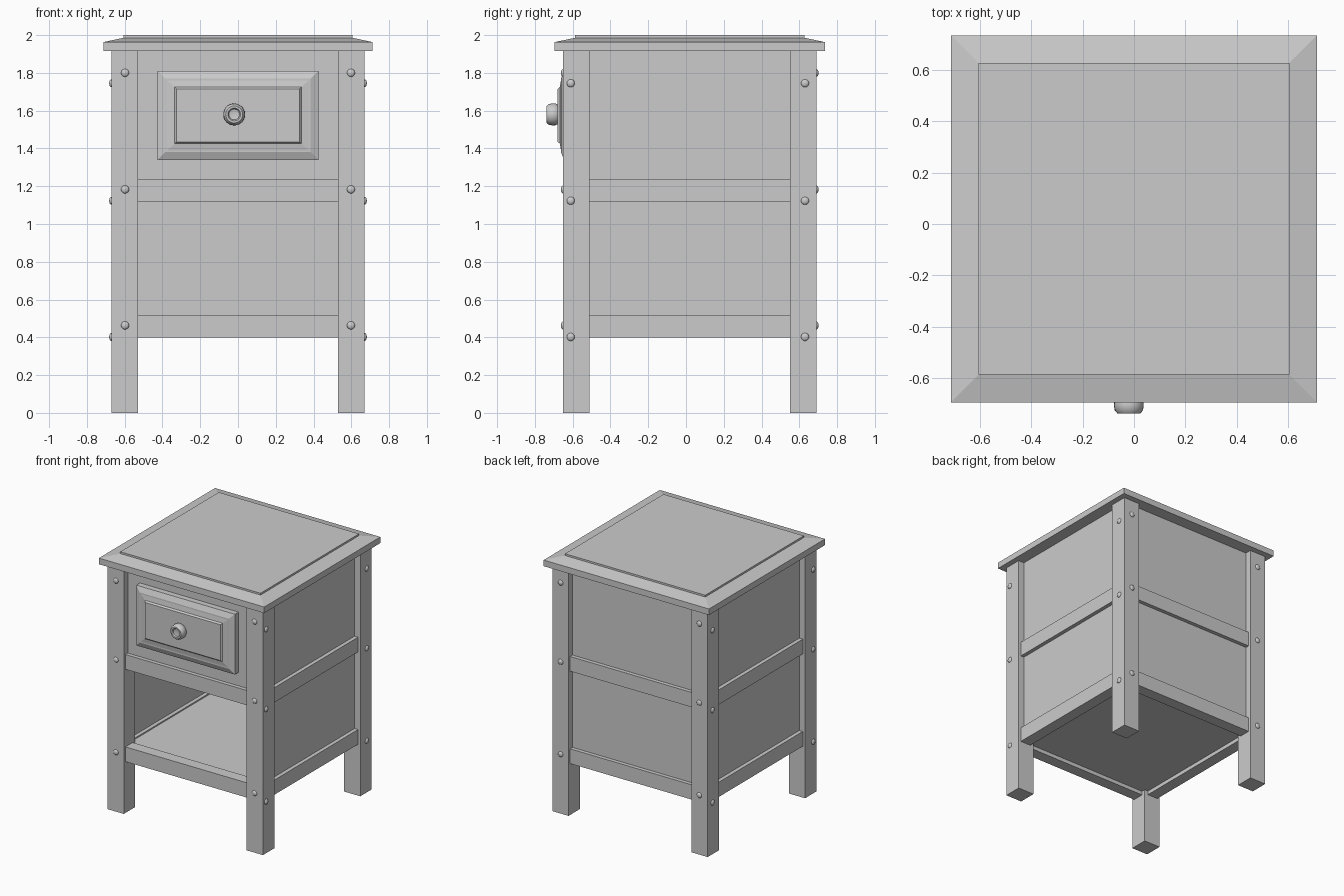
import bpy, bmesh, math
from mathutils import Vector, Matrix

if "Cube" in bpy.data.objects:
    bpy.data.objects.remove(bpy.data.objects["Cube"])

CY = 0.02                      # body centre in y (the knob pushes the bounds forward)
LEG, OUT = 0.14, 0.67          # leg width, half width of the body
INN = OUT - LEG


def finish(name, bm, smooth=False):
    bmesh.ops.recalc_face_normals(bm, faces=bm.faces)
    me = bpy.data.meshes.new(name)
    bm.to_mesh(me)
    bm.free()
    ob = bpy.data.objects.new(name, me)
    bpy.context.collection.objects.link(ob)
    if smooth:
        bpy.context.view_layer.objects.active = ob
        ob.select_set(True)
        bpy.ops.object.shade_smooth_by_angle(angle=math.radians(40))
        ob.select_set(False)
    return ob


def box(name, x0, x1, y0, y1, z0, z1):
    bm = bmesh.new()
    m = Matrix.Translation(((x0 + x1) / 2, (y0 + y1) / 2, (z0 + z1) / 2))
    bmesh.ops.create_cube(bm, size=1, matrix=m @ Matrix.Diagonal((x1 - x0, y1 - y0, z1 - z0, 1)))
    return finish(name, bm)


def stacked(name, sections, matrix):
    """Rectangular sections (half width, half height, level) skinned along local z."""
    bm = bmesh.new()
    rings = [[bm.verts.new(matrix @ Vector((sx * a, sy * b, h)))
              for sx, sy in ((-1, -1), (1, -1), (1, 1), (-1, 1))] for a, b, h in sections]
    for r, s in zip(rings, rings[1:]):
        for i in range(4):
            j = (i + 1) % 4
            bm.faces.new((r[i], r[j], s[j], s[i]))
    bm.faces.new(rings[0])
    bm.faces.new(rings[-1])
    return finish(name, bm)


# Legs
for sx, nx in ((-1, "left"), (1, "right")):
    for sy, ny in ((-1, "front"), (1, "back")):
        xs = sorted((sx * INN, sx * OUT))
        ys = sorted((sy * INN, sy * OUT))
        box(f"{ny}_{nx}_leg", *xs, ys[0] + CY, ys[1] + CY, 0, 1.92)

# Rails between the legs, at two heights on all four sides
RO, RI = OUT - 0.02, OUT - 0.11
for z0, z1, n in ((0.40, 0.515, "lower"), (1.12, 1.235, "middle")):
    for s, nx, ny in ((-1, "left", "front"), (1, "right", "back")):
        a, b = sorted((s * RI, s * RO))
        box(f"{n}_{ny}_rail", -INN, INN, a + CY, b + CY, z0, z1)
        box(f"{n}_{nx}_rail", a, b, -INN + CY, INN + CY, z0, z1)

# Side, back and drawer-surround panels
PO, PI = OUT - 0.05, OUT - 0.08
for s, n in ((-1, "left"), (1, "right")):
    a, b = sorted((s * PI, s * PO))
    box(f"{n}_panel", a, b, -INN + CY, INN + CY, 0.45, 1.92)
box("back_panel", -INN, INN, PI + CY, PO + CY, 0.45, 1.92)
box("drawer_surround", -INN, INN, -PO + CY, -PI + CY, 1.2, 1.92)

# Shelf and drawer compartment floor
box("shelf", -0.57, 0.57, -0.57 + CY, 0.57 + CY, 0.43, 0.505)
box("drawer_floor", -0.57, 0.57, -0.57 + CY, 0.57 + CY, 1.14, 1.20)

# Table top with sloped border and raised centre
stacked("table_top", [(0.713, 0.715, 1.915), (0.713, 0.715, 1.963), (0.605, 0.607, 1.986),
                      (0.605, 0.607, 2.0)], Matrix.Translation((0, CY, 0)))

# Drawer front: stepped, sloped border around a raised field (local z points to -y)
facing = Matrix.Rotation(math.radians(90), 4, 'X')
stacked("drawer_front", [(0.425, 0.235, 0.59), (0.425, 0.235, 0.645), (0.385, 0.195, 0.662),
                         (0.375, 0.185, 0.662), (0.335, 0.150, 0.668), (0.325, 0.140, 0.680)],
        Matrix.Translation((0, 0, 1.575)) @ facing)

# Knob: lathed profile (radius, distance forward) with a dished front
bm = bmesh.new()
prof = [(0.038, 0.66), (0.038, 0.676), (0.050, 0.678), (0.057, 0.688), (0.058, 0.708),
        (0.055, 0.726), (0.045, 0.738), (0.034, 0.738), (0.028, 0.728), (0.0, 0.722)]
vs = [bm.verts.new((-0.02 + r, -d, 1.58)) for r, d in prof]
es = [bm.edges.new(p) for p in zip(vs, vs[1:])]
bmesh.ops.spin(bm, geom=vs + es, cent=(-0.02, 0, 1.58), axis=(0, 1, 0),
               angle=math.tau, steps=24, use_merge=True)
bmesh.ops.remove_doubles(bm, verts=bm.verts, dist=1e-5)
finish("drawer_knob", bm, smooth=True)


# Round pegs on the outer faces of the legs
def peg(name, pos, axis):
    bm = bmesh.new()
    scale = Vector((0.021, 0.021, 0.021))
    scale[axis] = 0.012
    bmesh.ops.create_uvsphere(bm, u_segments=16, v_segments=10, radius=1,
                              matrix=Matrix.Translation(pos) @ Matrix.Diagonal((*scale, 1)))
    finish(name, bm, smooth=True)


for s in (-1, 1):
    for t in (-1, 1):
        for z in (1.80, 1.183, 0.463):
            peg("front_peg" if s < 0 else "back_peg", (t * 0.598, s * OUT + CY, z), 1)
        for z in (1.745, 1.123, 0.402):
            peg("left_peg" if s < 0 else "right_peg", (s * OUT, t * 0.62 + 0.01, z), 0)
